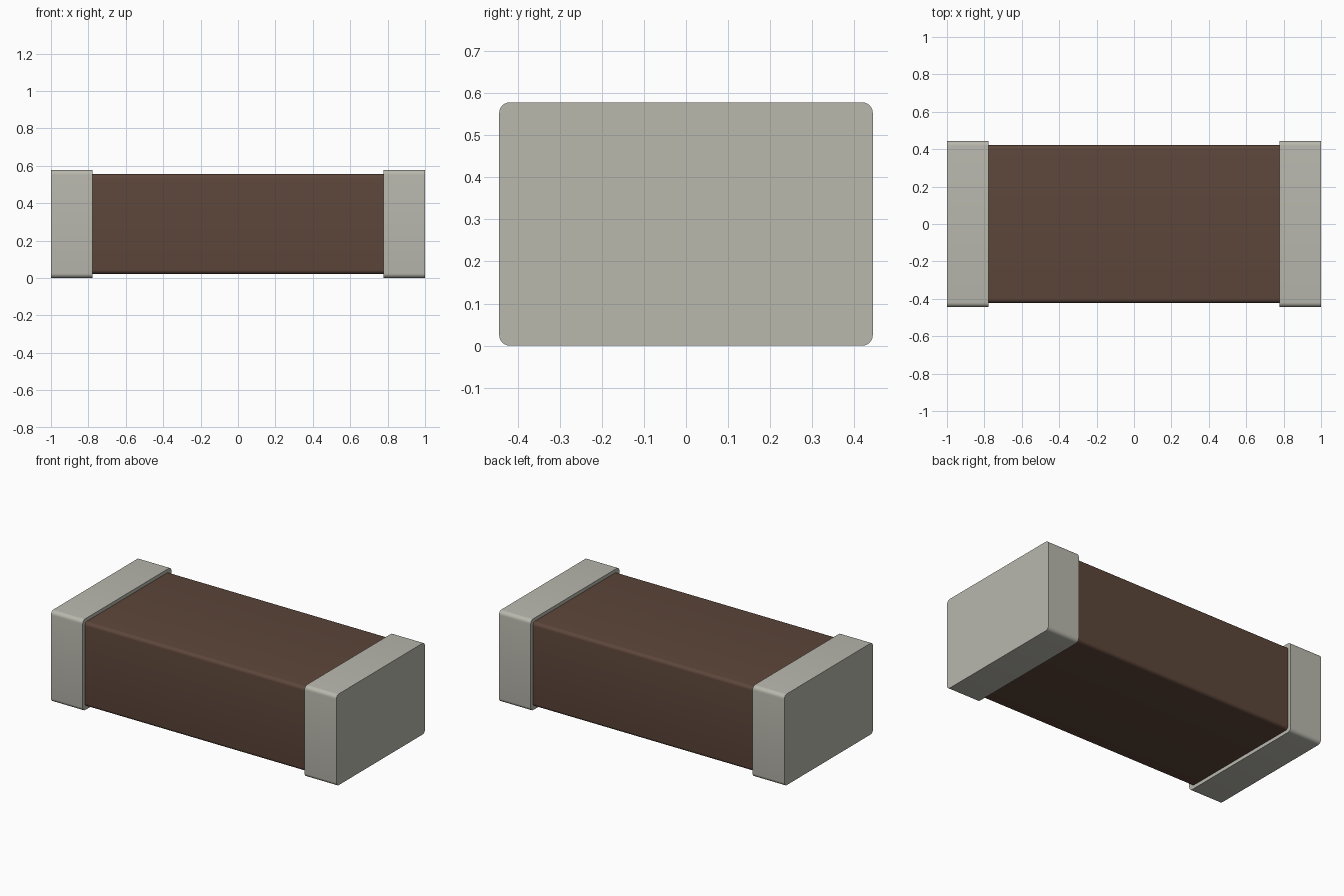
import bpy, bmesh, math

cube = bpy.data.objects.get("Cube")
if cube:
    bpy.data.objects.remove(cube, do_unlink=True)


def linear(c):
    c /= 255
    return c / 12.92 if c <= 0.04045 else ((c + 0.055) / 1.055) ** 2.4


def material(name, rgb):
    colour = (*[linear(c) for c in rgb], 1)
    mat = bpy.data.materials.new(name)
    mat.use_nodes = True
    mat.diffuse_color = colour
    mat.node_tree.nodes["Principled BSDF"].inputs["Base Color"].default_value = colour
    return mat


def rounded_bar(name, x0, x1, half_y, z0, z1, radius, mat, steps=6):
    """Rounded rectangle in the YZ plane, extruded along X."""
    profile = []
    corners = ((1, 1), (-1, 1), (-1, -1), (1, -1))
    for quarter, (sy, sz) in enumerate(corners):
        cy = sy * (half_y - radius)
        cz = z1 - radius if sz > 0 else z0 + radius
        for i in range(steps + 1):
            a = math.pi / 2 * (quarter + i / steps)
            profile.append((cy + radius * math.cos(a), cz + radius * math.sin(a)))

    bm = bmesh.new()
    face = bm.faces.new([bm.verts.new((x0, y, z)) for y, z in profile])
    end = bmesh.ops.extrude_face_region(bm, geom=[face])["geom"]
    bmesh.ops.translate(bm, vec=(x1 - x0, 0, 0),
                        verts=[v for v in end if isinstance(v, bmesh.types.BMVert)])
    # Keep both end faces so the solid is closed
    if not face.is_valid:
        bm.faces.new([v for v in bm.verts if abs(v.co.x - x0) < 1e-6])
    bmesh.ops.recalc_face_normals(bm, faces=bm.faces)
    mesh = bpy.data.meshes.new(name)
    bm.to_mesh(mesh)
    bm.free()
    mesh.materials.append(mat)
    obj = bpy.data.objects.new(name, mesh)
    bpy.context.collection.objects.link(obj)
    bpy.ops.object.select_all(action="DESELECT")
    obj.select_set(True)
    bpy.context.view_layer.objects.active = obj
    bpy.ops.object.shade_smooth_by_angle(angle=math.radians(40))
    return obj


brown = material("ceramic brown", (93, 70, 58))
metal = material("terminal grey", (185, 184, 174))

# Ceramic body, ending where the terminals begin
rounded_bar("ceramic_body", -0.778, 0.778, 0.422, 0.022, 0.556, 0.022, brown)

# Metal terminals wrapped around each end
rounded_bar("left_terminal", 0.778, 1.0, 0.444, 0, 0.578, 0.025, metal)
rounded_bar("right_terminal", -1.0, -0.778, 0.444, 0, 0.578, 0.025, metal)
